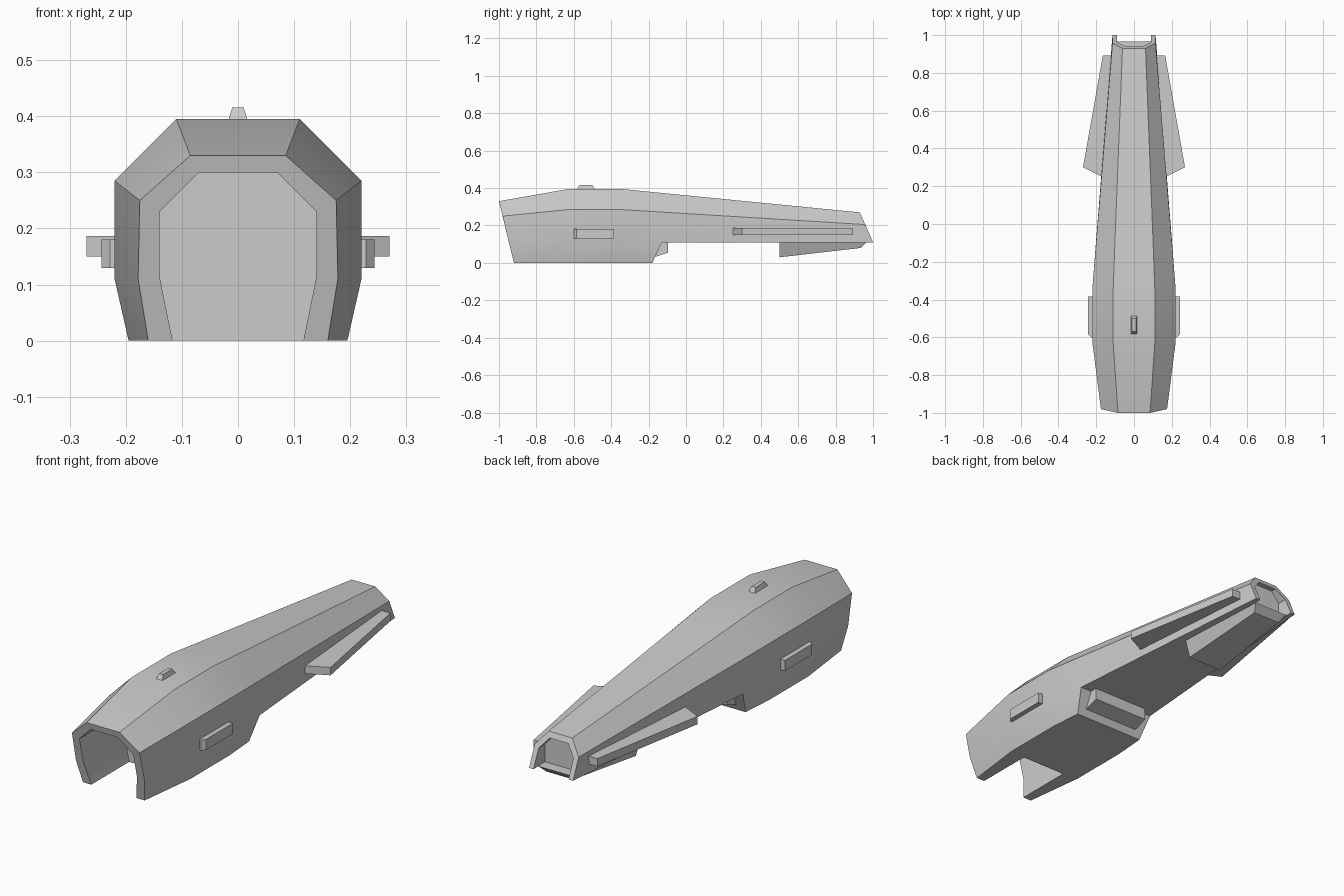
import bpy, bmesh, math

cube = bpy.data.objects.get("Cube")
if cube:
    bpy.data.objects.remove(cube, do_unlink=True)

grey = bpy.data.materials.new("hull grey")
grey.use_nodes = True
COLOUR = (0.6, 0.6, 0.6, 1)
grey.diffuse_color = COLOUR
grey.node_tree.nodes["Principled BSDF"].inputs["Base Color"].default_value = COLOUR


def make(name, verts, faces):
    """Mesh object with outward normals and the shared material."""
    mesh = bpy.data.meshes.new(name)
    mesh.from_pydata(verts, [], faces)
    bm = bmesh.new()
    bm.from_mesh(mesh)
    bmesh.ops.recalc_face_normals(bm, faces=bm.faces)
    bm.to_mesh(mesh)
    bm.free()
    mesh.materials.append(grey)
    obj = bpy.data.objects.new(name, mesh)
    bpy.context.collection.objects.link(obj)
    return obj


def bridge(name, ring_a, ring_b):
    """Closed solid between two matching outlines."""
    n = len(ring_a)
    sides = [(i, (i + 1) % n, n + (i + 1) % n, n + i) for i in range(n)]
    return make(name, ring_a + ring_b, sides + [tuple(range(n)), tuple(range(n, 2 * n))])


def mirrored(half):
    """Outline from points on the left side, continued on the right."""
    return [(-x, y, z) for x, y, z in half] + [(x, y, z) for x, y, z in reversed(half)]


def cut(target, half_arch, y0, y1):
    """Cut an arch-shaped recess that runs along y."""
    cutter = bridge("recess_cutter",
                    mirrored([(x, y0, z) for x, z in half_arch]),
                    mirrored([(x, y1, z) for x, z in half_arch]))
    cutter.hide_render = True
    mod = target.modifiers.new("recess", "BOOLEAN")
    mod.operation, mod.solver, mod.object = "DIFFERENCE", "EXACT", cutter
    bpy.context.view_layer.objects.active = target
    bpy.ops.object.modifier_apply(modifier=mod.name)
    bpy.data.objects.remove(cutter, do_unlink=True)


# Hull: each station lists roof edge, shoulder, waist and chin points
stations = [
    [(.085, -1, .33), (.175, -.98, .25), (.178, -.947, .11), (.16, -.92, 0)],
    [(.11, -.63, .395), (.22, -.63, .285), (.22, -.63, .11), (.195, -.63, 0)],
    [(.11, -.34, .395), (.22, -.34, .285), (.22, -.34, .11), (.195, -.34, 0)],
    [(.103, -.15, .376), (.205, -.15, .273), (.204, -.13, .11), (.183, -.18, 0)],
]
tail = [(.061, .93, .27), (.114, .958, .205), (.114, 1, .11)]
verts = [p for s in stations for p in mirrored(s)] + mirrored(tail)
faces = [tuple(range(8))]
for r in range(3):
    for i in range(8):
        j = (i + 1) % 8
        faces.append((8 * r + i, 8 * r + j, 8 * r + 8 + j, 8 * r + 8 + i))
upper = [24 + i for i in (0, 1, 2, 5, 6, 7)]
end = list(range(32, 38))
for i in range(6):
    j = (i + 1) % 6
    faces.append((upper[i], upper[j], end[j], end[i]))
faces += [(26, 27, 28, 29), tuple(end)]
hull = make("hull", verts, faces)

# Open nose cavity and shallow tail recess
cut(hull, [(.07, .30), (.14, .23), (.14, .115), (.094, -.11)], -1.2, -.64)
cut(hull, [(.048, .245), (.09, .195), (.092, .05)], .915, 1.2)

bpy.ops.object.select_all(action="DESELECT")
hull.select_set(True)
bpy.context.view_layer.objects.active = hull
bpy.ops.object.shade_smooth_by_angle(angle=math.radians(25))

# Ventral fin under the tail
bridge("ventral_fin",
       mirrored([(.115, .5, .115), (.09, .5, .03)]),
       mirrored([(.09, .967, .112), (.07, .935, .08)]))

# Vent housing behind the chin
vent = [(-.25, .12), (-.095, .12), (-.095, .055), (-.18, .028), (-.25, .028)]
bridge("chin_vent", [(-.145, y, z) for y, z in vent], [(.145, y, z) for y, z in vent])

# Sight nub on the roof
bridge("roof_nub",
       [(-.018, -.585, .39), (.018, -.585, .39), (.018, -.485, .39), (-.018, -.485, .39)],
       [(-.01, -.57, .416), (.01, -.57, .416), (.01, -.5, .416), (-.01, -.5, .416)])

# Side winglets and side plates, one on each side
winglet = [(.10, .215), (.27, .30), (.165, .893), (.10, .893)]
plate = [(.19, -.6), (.228, -.6), (.243, -.585), (.243, -.385), (.19, -.385)]
for side, s in (("left", 1), ("right", -1)):
    for part, outline, low, high in (("winglet", winglet, .15, .187),
                                     ("side_plate", plate, .13, .18)):
        bridge(f"{side}_{part}", [(s * x, y, low) for x, y in outline],
               [(s * x, y, high) for x, y in outline])
